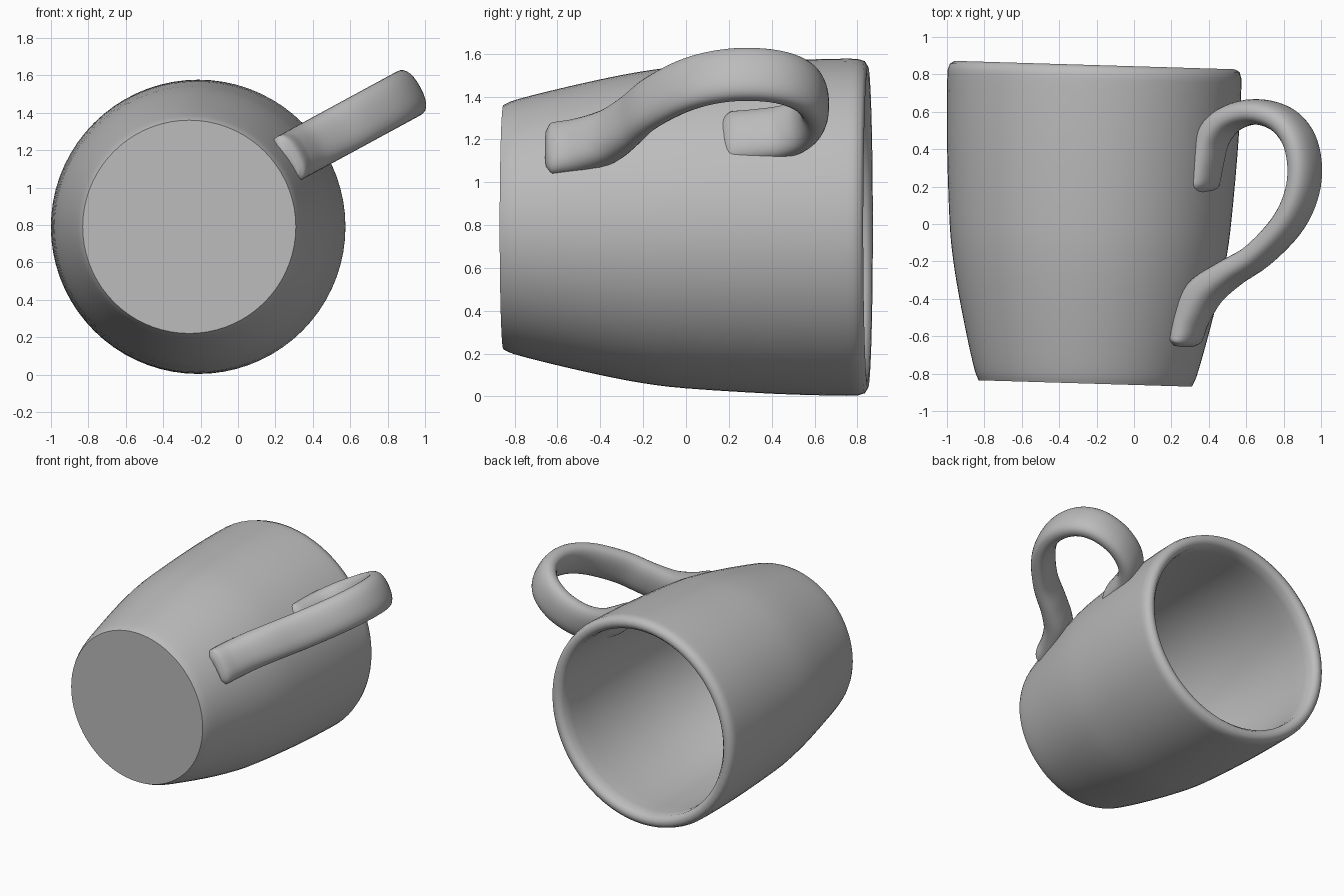
import bpy, bmesh, math
from mathutils import Vector, Matrix

cube = bpy.data.objects.get("Cube")
if cube:
    bpy.data.objects.remove(cube, do_unlink=True)

mat = bpy.data.materials.new("plain grey ceramic")
mat.use_nodes = True
grey = (0.5, 0.5, 0.5, 1)
mat.diffuse_color = grey
mat.node_tree.nodes["Principled BSDF"].inputs["Base Color"].default_value = grey


def finish(name, bm, angle):
    bmesh.ops.remove_doubles(bm, verts=bm.verts, dist=0.0005)
    bmesh.ops.recalc_face_normals(bm, faces=bm.faces)
    mesh = bpy.data.meshes.new(name)
    bm.to_mesh(mesh)
    bm.free()
    mesh.materials.append(mat)
    ob = bpy.data.objects.new(name, mesh)
    bpy.context.collection.objects.link(ob)
    bpy.ops.object.select_all(action='DESELECT')
    ob.select_set(True)
    bpy.context.view_layer.objects.active = ob
    bpy.ops.object.shade_smooth_by_angle(angle=math.radians(angle))
    return ob


def smooth_path(points, steps):
    """Catmull-Rom interpolation through the points."""
    pts = [Vector(p) for p in points]
    pts = [pts[0] * 2 - pts[1]] + pts + [pts[-1] * 2 - pts[-2]]
    out = []
    for a, b, c, d in zip(pts, pts[1:], pts[2:], pts[3:]):
        for k in range(steps):
            t = k / steps
            out.append(0.5 * (2 * b + (c - a) * t + (2 * a - 5 * b + 4 * c - d) * t ** 2
                              + (3 * b - a - 3 * c + d) * t ** 3))
    return out + [pts[-2]]


# Mug body: profile of (radius, distance along axis), spun round the tilted axis
outer = [(0.57, -0.853), (0.593, -0.8), (0.635, -0.64), (0.69, -0.4), (0.728, -0.2), (0.752, 0),
         (0.777, 0.4), (0.786, 0.7), (0.786, 0.8)]
rim = [(0.775, 0.835), (0.75, 0.85), (0.72, 0.848), (0.695, 0.82)]
inner = [(0.69, 0.75), (0.69, 0.4), (0.665, 0), (0.6, -0.4), (0.53, -0.66), (0.46, -0.73), (0, -0.74)]
profile = [Vector((0, -0.853))] + smooth_path(outer, 3) + [Vector(p) for p in rim] + smooth_path(inner, 3)
bm = bmesh.new()
verts = [bm.verts.new((p.x, p.y, 0)) for p in profile]
edges = [bm.edges.new(pair) for pair in zip(verts, verts[1:])]
bmesh.ops.spin(bm, geom=verts + edges, cent=(0, 0, 0), axis=(0, 1, 0), angle=math.tau, steps=72)
bm.transform(Matrix.Translation((-0.235, 0, 0.79)) @ Matrix.Rotation(-0.03, 4, 'Z'))
finish("mug_body", bm, 50)

# Handle: oval strap swept along (x, y, half thickness) in a plane leaning up and outward
path = [(0.265, -0.65, 0.03), (0.275, -0.61, 0.07), (0.30, -0.5, 0.09), (0.38, -0.365, 0.09),
        (0.51, -0.265, 0.075), (0.66, -0.17, 0.068), (0.81, -0.015, 0.07), (0.89, 0.14, 0.07),
        (0.913, 0.3, 0.07), (0.88, 0.455, 0.07), (0.79, 0.56, 0.07), (0.65, 0.6, 0.068),
        (0.51, 0.56, 0.07), (0.42, 0.46, 0.075), (0.385, 0.33, 0.075), (0.37, 0.22, 0.065),
        (0.365, 0.17, 0.03)]
lean = math.radians(28.5)
along = Vector((math.cos(lean), 0, math.sin(lean)))
across = Vector((-math.sin(lean), 0, math.cos(lean)))
samples = smooth_path(path, 5)
centres = [Vector((0.28, p.y, 1.16)) + along * ((p.x - 0.28) / along.x) for p in samples]
bm = bmesh.new()
rings, sides, last = [], 28, len(samples) - 1
for i, (p, c) in enumerate(zip(samples, centres)):
    tangent = (centres[min(i + 1, last)] - centres[max(i - 1, 0)]).normalized()
    normal = tangent.cross(across).normalized()
    half_width = 0.133 * min(1, 0.5 + p.z * 8)
    ring = []
    for k in range(sides):
        ca, sa = math.cos(math.tau * k / sides), math.sin(math.tau * k / sides)
        u = math.copysign(abs(ca) ** 0.85, ca) * half_width
        v = math.copysign(abs(sa) ** 0.85, sa) * p.z
        ring.append(bm.verts.new(c + across * u + normal * v))
    rings.append(ring)
for a, b in zip(rings, rings[1:]):
    for k in range(sides):
        n = (k + 1) % sides
        bm.faces.new((a[k], a[n], b[n], b[k]))
bm.faces.new(rings[0])
bm.faces.new(rings[-1])
finish("handle", bm, 60)
